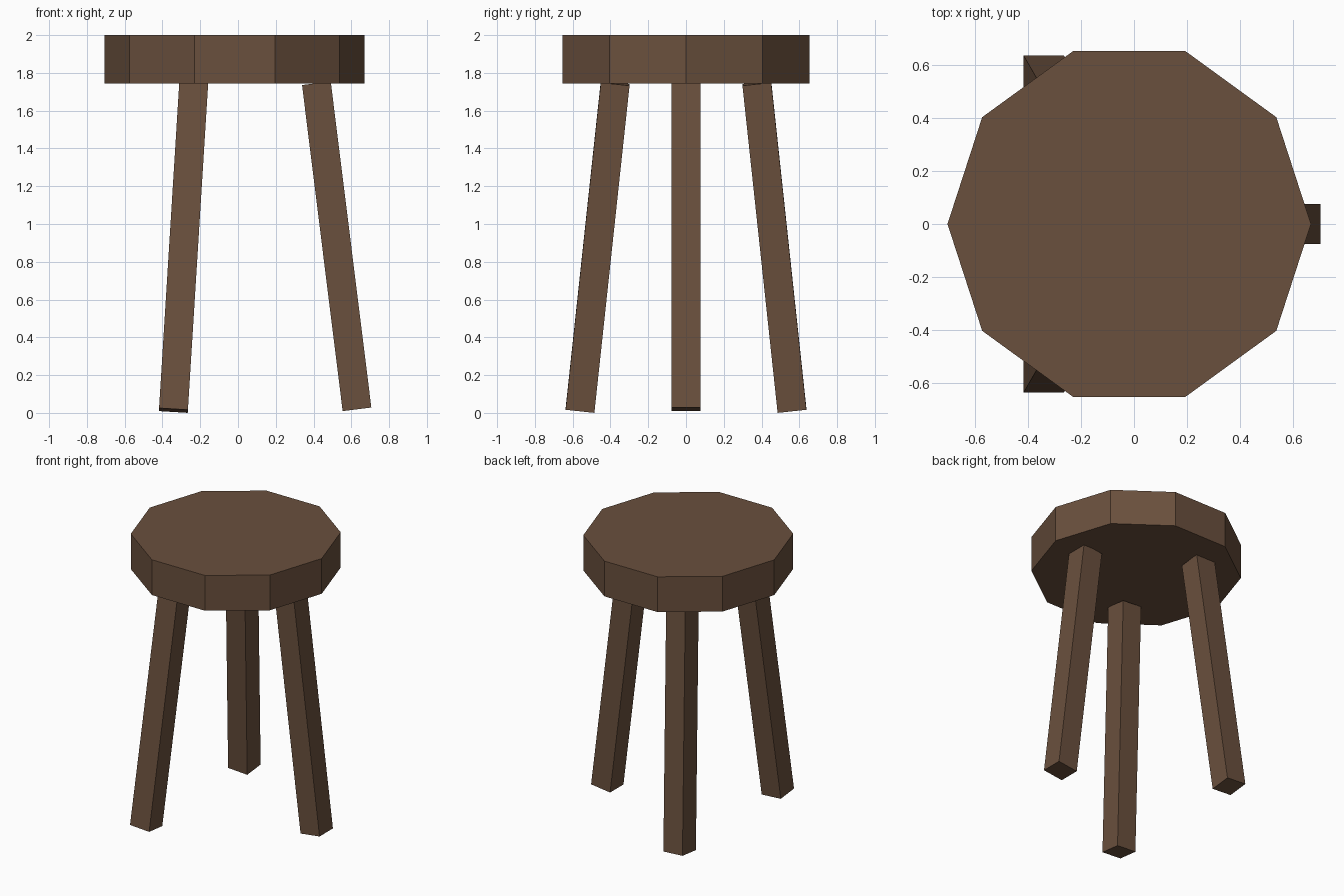
import bpy
import math
from mathutils import Euler, Vector

if "Cube" in bpy.data.objects:
    bpy.data.objects.remove(bpy.data.objects["Cube"], do_unlink=True)

# Single wood colour
wood = bpy.data.materials.new("dark brown wood")
wood.use_nodes = True
colour = (0.144, 0.080, 0.047, 1)
wood.diffuse_color = colour
wood.node_tree.nodes["Principled BSDF"].inputs["Base Color"].default_value = colour

CENTRE_X = -0.018
LEG_WIDTH = 0.153


def finish(name):
    obj = bpy.context.object
    obj.name = name
    obj.data.materials.append(wood)
    return obj


def add_leg(name, angle, foot_height):
    """Square leg leaning outwards, its faces kept in line with the axes."""
    out = Vector((math.cos(angle), math.sin(angle), 0))
    foot = out * 0.648 + Vector((CENTRE_X, 0, foot_height))
    top = out * 0.433 + Vector((CENTRE_X, 0, 1.745))
    axis = top - foot
    lean = axis.normalized()
    bpy.ops.mesh.primitive_cube_add(size=1, location=(foot + top) / 2)
    leg = finish(name)
    leg.scale = (LEG_WIDTH, LEG_WIDTH, axis.length)
    leg.rotation_euler = Euler((-math.asin(lean.y), math.atan2(lean.x, lean.z), 0))


# Ten-sided seat with a corner pointing along x
bpy.ops.mesh.primitive_cylinder_add(vertices=10, radius=0.688, depth=0.255,
                                    location=(CENTRE_X, 0, 1.8725),
                                    rotation=(0, 0, math.pi / 2))
finish("seat")

# Three splayed legs
add_leg("left_leg", 0, 0.019)
add_leg("back_right_leg", math.radians(120), 0.013)
add_leg("front_right_leg", math.radians(-120), 0.013)
